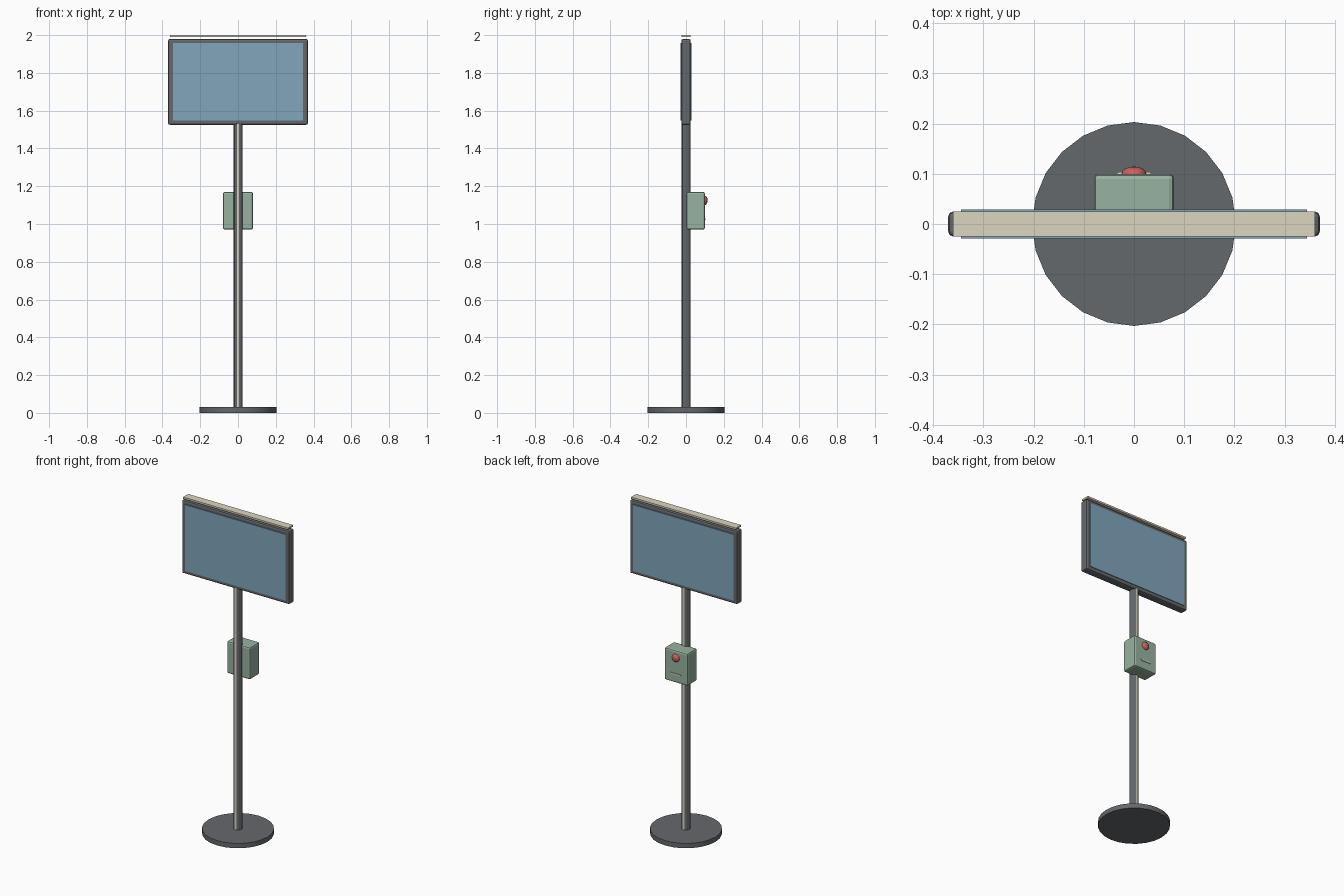
import bpy
from math import pi

if "Cube" in bpy.data.objects:
    bpy.data.objects.remove(bpy.data.objects["Cube"])


def mat(name, rgb):
    m = bpy.data.materials.new(name)
    m.diffuse_color = (*rgb, 1)
    m.use_nodes = True
    m.node_tree.nodes["Principled BSDF"].inputs["Base Color"].default_value = m.diffuse_color
    return m


GREY = mat("dark_grey", (0.13, 0.14, 0.15))
CREAM = mat("cream", (0.72, 0.67, 0.52))
BLUE = mat("screen_blue", (0.22, 0.38, 0.50))
GREEN = mat("pale_green", (0.31, 0.45, 0.35))
RED = mat("button_red", (0.60, 0.12, 0.11))


def finish(name, material, bevel=0):
    o = bpy.context.object
    o.name = name
    o.data.materials.append(material)
    if bevel:
        b = o.modifiers.new("bevel", 'BEVEL')
        b.width, b.segments = bevel, 2
    return o


def box(name, lo, hi, material, bevel=0):
    bpy.ops.mesh.primitive_cube_add(size=1, location=[(a + b) / 2 for a, b in zip(lo, hi)])
    bpy.context.object.scale = [b - a for a, b in zip(lo, hi)]
    bpy.ops.object.transform_apply(location=False, rotation=False, scale=True)
    return finish(name, material, bevel)


def cylinder(name, r, z0, z1, sides, material, turn=0):
    bpy.ops.mesh.primitive_cylinder_add(vertices=sides, radius=r, depth=z1 - z0,
                                        location=(0, 0, (z0 + z1) / 2), rotation=(0, 0, turn))
    return finish(name, material)


# Stand
cylinder("base", 0.203, 0, 0.03, 24, GREY)
bpy.ops.object.shade_smooth_by_angle()
cylinder("pole", 0.025, 0.03, 1.54, 12, GREY, pi / 12)
bpy.ops.object.shade_smooth_by_angle()

# Double-sided display with a floating top trim
box("display_frame", (-0.37, -0.025, 1.525), (0.37, 0.025, 1.98), GREY, 0.01)
for side, label in ((-1, "front"), (1, "back")):
    y0, y1 = sorted((side * 0.02, side * 0.029))
    box(label + "_screen", (-0.345, y0, 1.547), (0.345, y1, 1.958), BLUE)
    # Strip lying flush on the pole's flat face
    y0, y1 = sorted((side * 0.02, side * 0.0242))
    box(label + "_pole_strip", (-0.006, y0, 0.03), (0.006, y1, 1.53), CREAM)
box("top_trim", (-0.36, -0.025, 1.989), (0.36, 0.025, 2.0), CREAM)

# Control box with push button and slot
box("control_box", (-0.08, 0.003, 0.97), (0.08, 0.1, 1.17), GREEN, 0.01)
bpy.ops.mesh.primitive_uv_sphere_add(segments=16, ring_count=8, radius=0.025,
                                     location=(0, 0.099, 1.125), rotation=(pi / 2, 0, 0))
bpy.context.object.scale = (1, 1, 0.62)
finish("push_button", RED)
bpy.ops.object.shade_smooth_by_angle()
box("card_slot", (-0.034, 0.095, 1.021), (0.034, 0.104, 1.029), CREAM)
